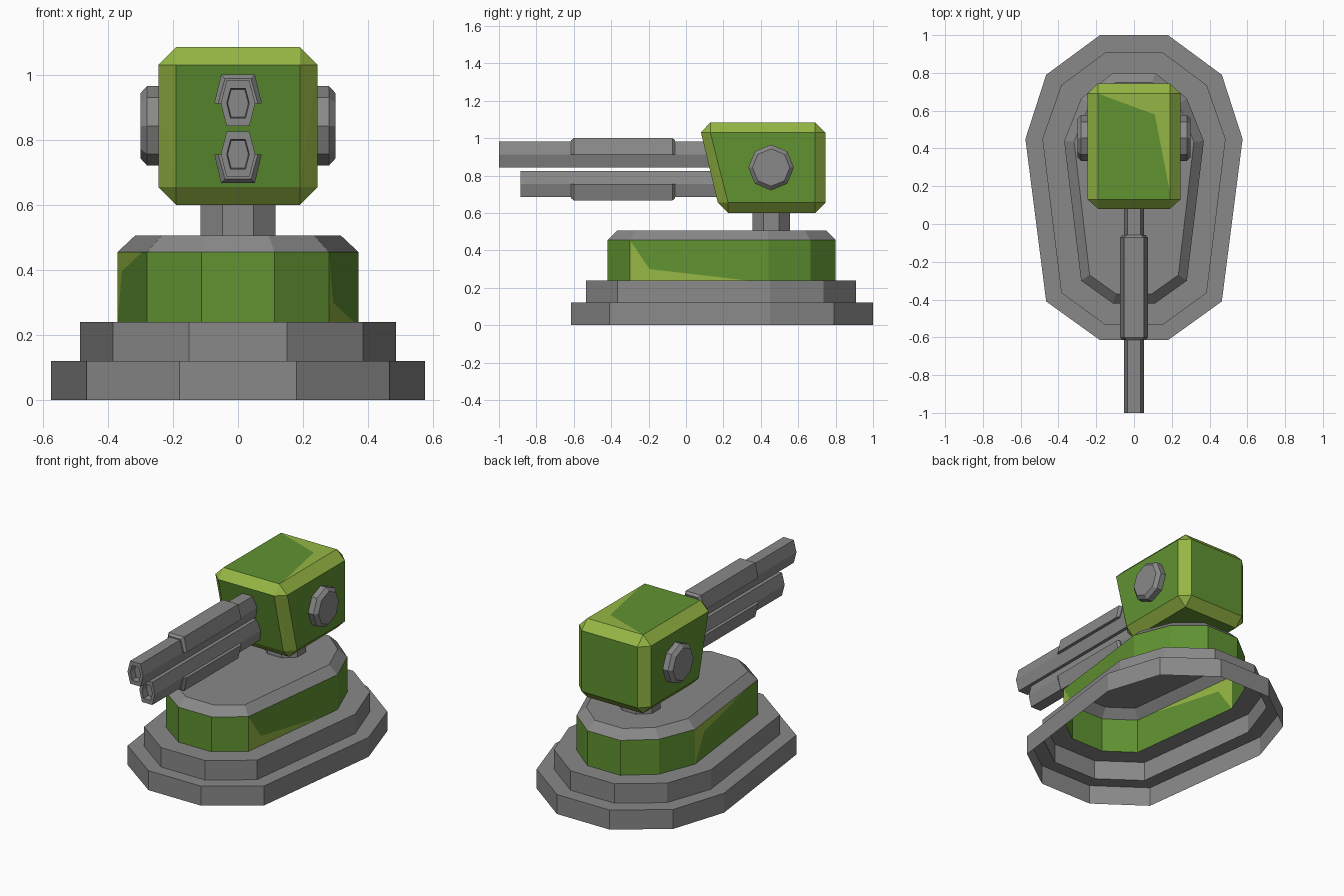
import bpy, bmesh, math
from mathutils import Vector
from mathutils.geometry import intersect_point_line

if "Cube" in bpy.data.objects:
    bpy.data.objects.remove(bpy.data.objects["Cube"])


def material(name, rgb):
    m = bpy.data.materials.new(name)
    m.diffuse_color = (*rgb, 1)
    m.use_nodes = True
    m.node_tree.nodes["Principled BSDF"].inputs["Base Color"].default_value = m.diffuse_color
    return m


GREY = material("grey metal", (0.25, 0.25, 0.25))
GREEN = material("green paint", (0.117, 0.29, 0.031))
LIGHT = material("light green paint", (0.30, 0.47, 0.058))


def finish(name, bm, *mats):
    me = bpy.data.meshes.new(name)
    bm.to_mesh(me)
    bm.free()
    for m in mats:
        me.materials.append(m)
    ob = bpy.data.objects.new(name, me)
    bpy.context.collection.objects.link(ob)
    return ob


def loft(rings, start=True, end=True):
    """Skin a list of equal-length rings, optionally capping the ends."""
    bm = bmesh.new()
    vs = [[bm.verts.new(p) for p in r] for r in rings]
    n = len(vs[0])
    for a, b in zip(vs, vs[1:]):
        for i in range(n):
            j = (i + 1) % n
            bm.faces.new((a[j], a[i], b[i], b[j]))
    if start:
        bm.faces.new(vs[0])
    if end:
        bm.faces.new(vs[-1][::-1])
    if start and end:
        bmesh.ops.recalc_face_normals(bm, faces=bm.faces)
    return bm


def vert_at(f, p):
    """Corner of f near p, or a new vertex on the edge nearest to p."""
    p = Vector(p)
    v = min(f.verts, key=lambda v: (v.co - p).length)
    if (v.co - p).length < 0.03:
        return v

    def dist(e):
        q, t = intersect_point_line(p, e.verts[0].co, e.verts[1].co)
        return (q - p).length if 0 <= t <= 1 else 9
    e = min(f.edges, key=dist)
    t = intersect_point_line(p, e.verts[0].co, e.verts[1].co)[1]
    return bmesh.utils.edge_split(e, e.verts[0], t)[1]


def paint_corner(bm, f, a, mid, b, corner):
    """Cut f along a-mid-b and paint the side holding the corner."""
    va, vb = vert_at(f, a), vert_at(f, b)
    new = bmesh.utils.face_split(f, va, vb, coords=[Vector(mid)])[0]
    for g in (f, new):
        if any((v.co - Vector(corner)).length < 0.02 for v in g.verts):
            g.material_index = 1


def face_near(bm, p):
    bm.faces.ensure_lookup_table()
    return min(bm.faces, key=lambda f: (f.calc_center_median() - Vector(p)).length)


def ring(half, z):
    pts = half + [(-x, y) for x, y in reversed(half)]
    return [Vector((x, y, z)) for x, y in pts]


# stepped hull outlines (right half, back to front)
tier1 = [(0.18, 1.0), (0.465, 0.79), (0.575, 0.45), (0.465, -0.41), (0.18, -0.615)]
tier2 = [(0.15, 0.91), (0.385, 0.735), (0.485, 0.45), (0.385, -0.365), (0.15, -0.535)]
wall = [(0.112, 0.80), (0.28, 0.665), (0.37, 0.44), (0.28, -0.30), (0.112, -0.42)]
deck = [(0.095, 0.75), (0.235, 0.635), (0.317, 0.435), (0.235, -0.27), (0.095, -0.37)]

# stepped base, open underneath
finish("stepped_base", loft([ring(tier1, 0), ring(tier1, 0.12), ring(tier2, 0.12),
                             ring(tier2, 0.24), ring(wall, 0.24)], False, False), GREY)

# green wall with a painted patch on each long side
bm = loft([ring(wall, 0.24), ring(wall, 0.455)], False, False)


def side(s, y, z):
    return (s * (0.28 + 0.09 * (y + 0.30) / 0.74), y, z)


paint_corner(bm, face_near(bm, (0.325, 0.07, 0.35)), side(1, -0.30, 0.455),
             side(1, -0.195, 0.30), side(1, 0.32, 0.24), side(1, -0.30, 0.24))
paint_corner(bm, face_near(bm, (-0.325, 0.07, 0.35)), side(-1, 0.44, 0.24),
             side(-1, 0.335, 0.395), side(-1, -0.18, 0.455), side(-1, 0.44, 0.455))
finish("green_wall", bm, GREEN, LIGHT)

# bevelled deck
finish("deck", loft([ring(wall, 0.455), ring(deck, 0.505)], False, True), GREY)

# neck
octagon = [math.radians(45 * i) for i in range(8)]
eighth = math.pi / 8
finish("neck", loft([[Vector((0.1245 * math.cos(a + eighth), 0.455 + 0.108 * math.sin(a + eighth), z))
                      for a in octagon] for z in (0.50, 0.61)]), GREY)

# chamfered head: front leans, every chamfer is light green
bm = bmesh.new()
for s in (-1, 1):
    for zi, zo, yf, yi in ((1.03, 1.085, 0.08, 0.13), (0.655, 0.60, 0.17, 0.225)):
        for y_out, y_in in ((yf, yi), (0.745, 0.69)):
            bm.verts.new((s * 0.19, y_out, zi))
            bm.verts.new((s * 0.245, y_in, zi))
            bm.verts.new((s * 0.19, y_in, zo))
bmesh.ops.convex_hull(bm, input=bm.verts)
bmesh.ops.dissolve_limit(bm, angle_limit=0.03, verts=bm.verts, edges=bm.edges)
bmesh.ops.recalc_face_normals(bm, faces=bm.faces)
for f in bm.faces:
    f.material_index = 0 if max(abs(c) for c in f.normal) > 0.93 else 1
paint_corner(bm, face_near(bm, (0, 0.41, 1.085)), (-0.19, 0.69, 1.085),
             (0.11, 0.58, 1.085), (0.19, 0.17, 1.085), (0.19, 0.69, 1.085))
finish("head", bm, GREEN, LIGHT)

# pivot discs on both sides of the head
for s, name in ((-1, "left_pivot"), (1, "right_pivot")):
    finish(name, loft([[Vector((s * x, 0.455 + r * math.cos(a), 0.843 + r * math.sin(a)))
                        for a in octagon]
                       for x, r in ((0.235, 0.122), (0.28, 0.122), (0.30, 0.10))]), GREY)


# two hexagonal barrels with jackets, the lower one upside down
def hexagon(y, zc, k):
    return [Vector((k * x, y, zc + k * z)) for x, z in
            ((0.053, 0), (0.035, 0.07), (-0.035, 0.07), (-0.053, 0), (-0.035, -0.07), (0.035, -0.07))]


def jacket(y, zc, up, d):
    return [Vector((x, y, zc + up * z)) for x, z in
            ((0.073 - d, 0), (0.052 - d, 0.088 - d), (d - 0.052, 0.088 - d), (d - 0.073, 0))]


for name, zc, up, tip in (("upper", 0.912, 1, -1.0), ("lower", 0.755, -1, -0.885)):
    finish(name + "_barrel", loft([hexagon(0.22, zc, 1), hexagon(tip, zc, 1),
                                   hexagon(tip, zc, 0.65), hexagon(tip + 0.04, zc, 0.6)]), GREY)
    finish(name + "_jacket", loft([jacket(y, zc, up, d) for y, d in
                                   ((-0.615, 0.012), (-0.60, 0), (-0.072, 0), (-0.058, 0.012))]), GREY)
